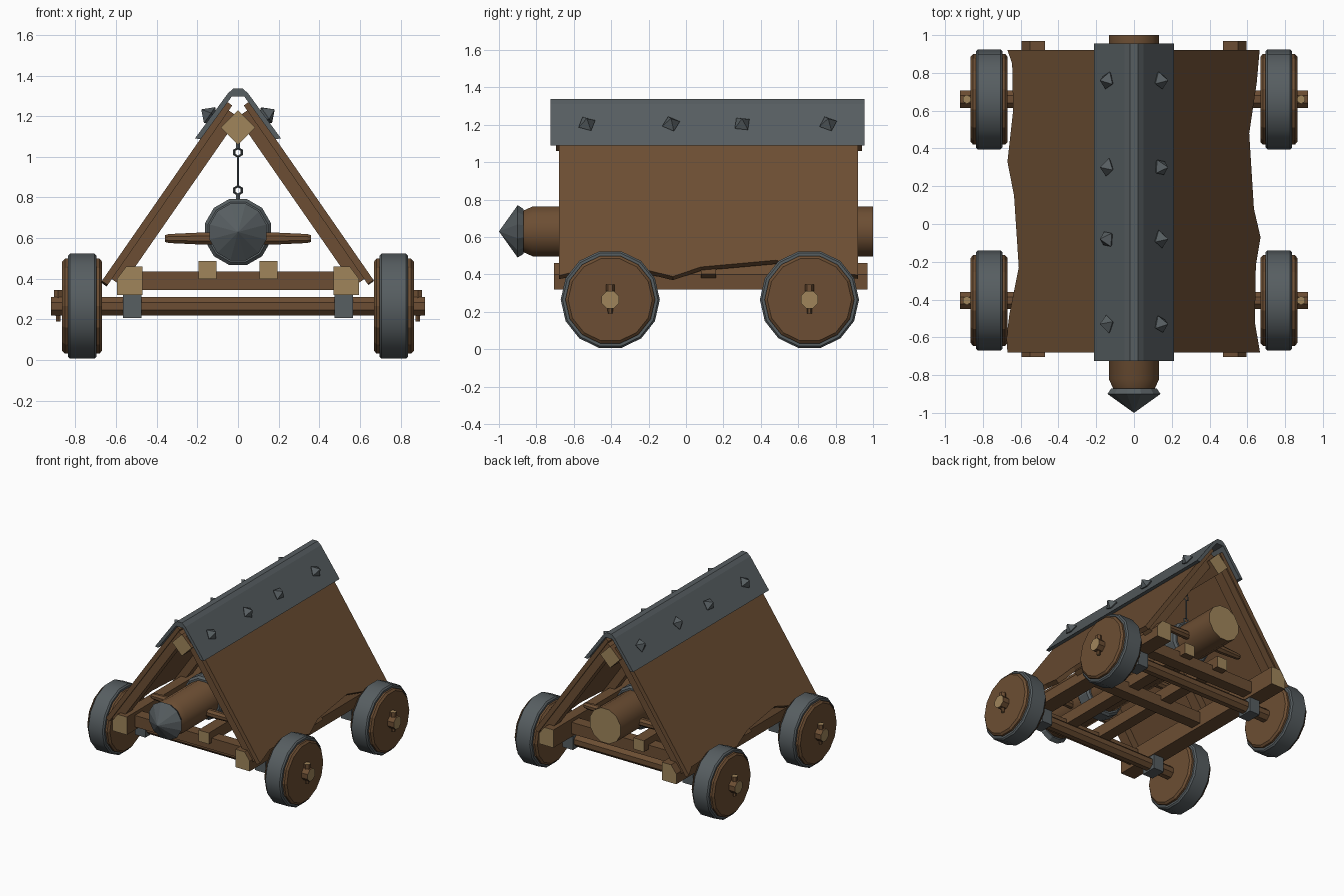
import bpy, bmesh, math, random
from mathutils import Vector, Matrix

random.seed(4)
if "Cube" in bpy.data.objects:
    bpy.data.objects.remove(bpy.data.objects["Cube"])


def material(name, rgb):
    m = bpy.data.materials.new(name)
    m.use_nodes = True
    m.diffuse_color = (*rgb, 1)
    m.node_tree.nodes["Principled BSDF"].inputs["Base Color"].default_value = (*rgb, 1)
    return m


WOOD = material("brown wood", (0.15, 0.076, 0.033))
CUT = material("pale cut wood", (0.35, 0.235, 0.105))
IRON = material("grey iron", (0.095, 0.112, 0.12))


def finish(name, bm, mats, smooth=False):
    bmesh.ops.remove_doubles(bm, verts=bm.verts, dist=1e-5)
    bmesh.ops.recalc_face_normals(bm, faces=bm.faces)
    mesh = bpy.data.meshes.new(name)
    bm.to_mesh(mesh)
    bm.free()
    ob = bpy.data.objects.new(name, mesh)
    bpy.context.collection.objects.link(ob)
    for m in mats:
        mesh.materials.append(m)
    if smooth:
        bpy.ops.object.select_all(action='DESELECT')
        ob.select_set(True)
        bpy.context.view_layer.objects.active = ob
        bpy.ops.object.shade_smooth_by_angle(angle=math.radians(35))
    return ob


def prism(name, pts, vec, mat, caps=None):
    """Extrude a polygon; both caps may take another material."""
    bm = bmesh.new()
    low = [bm.verts.new(p) for p in pts]
    high = [bm.verts.new(Vector(p) + Vector(vec)) for p in pts]
    for ring in (low, high):
        bm.faces.new(ring).material_index = 1 if caps else 0
    for i in range(len(pts)):
        j = (i + 1) % len(pts)
        bm.faces.new((low[i], low[j], high[j], high[i]))
    return finish(name, bm, [mat, caps] if caps else [mat])


def along_y(name, section, y0, y1, mat, caps=None):
    return prism(name, [(x, y0, z) for x, z in section], (0, y1 - y0, 0), mat, caps)


def rect(x0, x1, z0, z1):
    return [(x0, z0), (x1, z0), (x1, z1), (x0, z1)]


def lathe(name, profile, axis, centre, sides, mat, caps=None, smooth=False):
    """Turn (position, radius) pairs around an axis through centre."""
    bm = bmesh.new()
    rot = Vector((0, 0, 1)).rotation_difference(Vector(axis)).to_matrix()
    rings = []
    for t, r in profile:
        ring = []
        for k in range(sides):
            a = math.tau * (k + 0.5) / sides
            p = rot @ Vector((r * math.cos(a), r * math.sin(a), t))
            ring.append(bm.verts.new(p + Vector(centre)))
        rings.append(ring)
    for a, b in zip(rings, rings[1:]):
        for k in range(sides):
            j = (k + 1) % sides
            bm.faces.new((a[k], a[j], b[j], b[k]))
    for ring, (t, r) in ((rings[0], profile[0]), (rings[-1], profile[-1])):
        if r > 0:
            bm.faces.new(ring).material_index = 1 if caps else 0
    return finish(name, bm, [mat, caps] if caps else [mat], smooth)


AXLES = {"front": -0.405, "rear": 0.66}
SIDES = {"left": 1, "right": -1}
HUB_Z, RAM_Z = 0.265, 0.63

# Axles, wheels and pegs
for end, y in AXLES.items():
    lathe(end + "_axle", [(-0.92, 0.05), (0.92, 0.05)], (1, 0, 0), (0, y, HUB_Z), 8, WOOD, CUT)
    for side, s in SIDES.items():
        tag = end + "_" + side
        hub = (s * 0.767, y, HUB_Z)
        lathe(tag + "_wheel", [(-0.098, 0.225), (-0.085, 0.24), (0.085, 0.24), (0.098, 0.225)],
              (1, 0, 0), hub, 14, WOOD)
        lathe(tag + "_tyre", [(-0.07, 0.235), (-0.07, 0.255), (-0.06, 0.265),
                              (0.06, 0.265), (0.07, 0.255), (0.07, 0.235)],
              (1, 0, 0), hub, 14, IRON, smooth=True)
        lathe(tag + "_peg", [(-0.075, 0.013), (0.03, 0.016), (0.03, 0.024), (0.08, 0.024)],
              (0, 0, 1), (s * 0.885, y, HUB_Z), 6, WOOD, CUT)
        along_y(tag + "_axle_clamp", rect(s * 0.475, s * 0.565, 0.207, 0.325),
                y - 0.062, y + 0.062, IRON)

# Chassis
for side, s in SIDES.items():
    outline = [(0.47, 0.32), (0.595, 0.32), (0.595, 0.4), (0.55, 0.46), (0.47, 0.46)]
    along_y(side + "_chassis_beam", [(s * x, z) for x, z in outline], -0.705, 0.97, WOOD, CUT)
    along_y(side + "_inner_rail", rect(s * 0.105, s * 0.195, 0.4, 0.488), -0.64, 0.8, WOOD, CUT)
for end, y in (("front", -0.56), ("middle", 0.13), ("rear", 0.7)):
    along_y(end + "_cross_beam", rect(-0.48, 0.48, 0.345, 0.435), y - 0.045, y + 0.045, WOOD)

# Sloping roof: distance down the slope, height off the slope
DOWN = Vector((0.57, 0, -0.8216))
OUT = Vector((0.8216, 0, 0.57))
APEX = Vector((0, 0, 1.355))


def slope(s, y, down, out):
    p = APEX + DOWN * down + OUT * out
    return Vector((s * p.x, y, p.z))


# Ragged lower edges as (y, x) pairs
EDGES = {
    "left": [(0.92, 0.665), (0.75, 0.65), (0.48, 0.61), (0.08, 0.635), (-0.07, 0.67),
             (-0.22, 0.645), (-0.52, 0.64), (-0.68, 0.667)],
    "right": [(0.92, 0.67), (0.85, 0.645), (0.6, 0.64), (0.33, 0.67), (0.15, 0.635),
              (-0.23, 0.61), (-0.48, 0.66), (-0.6, 0.675), (-0.68, 0.67)],
}
for side, s in SIDES.items():
    pts = [slope(s, -0.68, 0.1, 0), slope(s, 0.92, 0.1, 0)]
    pts += [slope(s, y, x / DOWN.x, 0) for y, x in EDGES[side]]
    prism(side + "_roof_board", pts, slope(s, 0, 0, -0.035) - slope(s, 0, 0, 0), WOOD)
    for end, y in (("front", -0.67), ("middle", 0.08), ("rear", 0.83)):
        corners = [(0.13, -0.03), (1.14, -0.03), (1.14, -0.095), (0.13, -0.095)]
        prism(end + "_" + side + "_rafter", [slope(s, y, d, o) for d, o in corners],
              (0, 0.08, 0), WOOD)

along_y("ridge_beam", [(0, 1.06), (0.085, 1.145), (0, 1.23), (-0.085, 1.145)],
        -0.695, 0.94, WOOD, CUT)

# Iron ridge cap with spikes
outer = [(0.212, 1.09), (0.05, 1.312), (0.022, 1.337)]
inner = [(0.03, 1.298), (0.183, 1.088)]
half = outer + [(-x, z) for x, z in reversed(outer)]
under = [(-x, z) for x, z in reversed(inner)] + inner
along_y("ridge_cap", half + under, -0.725, 0.955, IRON)
for side, s in SIDES.items():
    for i, y in enumerate((-0.53, -0.08, 0.3, 0.76)):
        spike = lathe(side + "_spike_%d" % (i + 1), [(-0.05, 0), (0, 0.05), (0.05, 0)],
                      (s * OUT.x, 0, OUT.z), (0, 0, 0), 4, IRON)
        turn = Matrix.Rotation(random.uniform(-0.6, 0.6), 4, (s * OUT.x, 0, OUT.z))
        spike.matrix_world = Matrix.Translation((s * 0.14, y, 1.205)) @ turn

# Ram log, pointed head and handles
lathe("ram_log", [(-0.88, 0.11), (-0.82, 0.138), (1.0, 0.138)], (0, 1, 0), (0, 0, RAM_Z),
      12, WOOD, CUT, smooth=True)
lathe("ram_head", [(-1.0, 0), (-0.9, 0.145), (-0.87, 0.125)], (0, 1, 0), (0, 0, RAM_Z), 12, IRON)
for i, y in enumerate((-0.55, 0.08, 0.74)):
    lathe("ram_handle_%d" % (i + 1), [(-0.36, 0.018), (-0.34, 0.024), (-0.2, 0.031),
                                      (0.2, 0.031), (0.34, 0.024), (0.36, 0.018)],
          (1, 0, 0), (0, y, 0.598), 8, WOOD)

# Bands and hangers
for end, y in (("front", -0.38), ("rear", 0.58)):
    lathe(end + "_ram_band", [(-0.06, 0.13), (-0.06, 0.152), (-0.045, 0.168),
                              (0.045, 0.168), (0.06, 0.152), (0.06, 0.13)],
          (0, 1, 0), (0, y, RAM_Z), 12, IRON)
    for part, z0, z1, r in (("lower_shank", 0.78, 0.82, 0.012), ("hanging_rod", 0.855, 1.0, 0.005),
                            ("upper_shank", 1.04, 1.08, 0.012)):
        lathe(end + "_" + part, [(z0, r), (z1, r)], (0, 0, 1), (0, y, 0), 6, IRON)
    for part, z in (("lower_ring", 0.835), ("upper_ring", 1.022)):
        bpy.ops.mesh.primitive_torus_add(major_segments=6, minor_segments=4, major_radius=0.021,
                                         minor_radius=0.006, location=(0, y, z),
                                         rotation=(math.pi / 2, math.pi / 6, 0))
        ring = bpy.context.object
        ring.name = end + "_" + part
        ring.data.materials.append(IRON)
